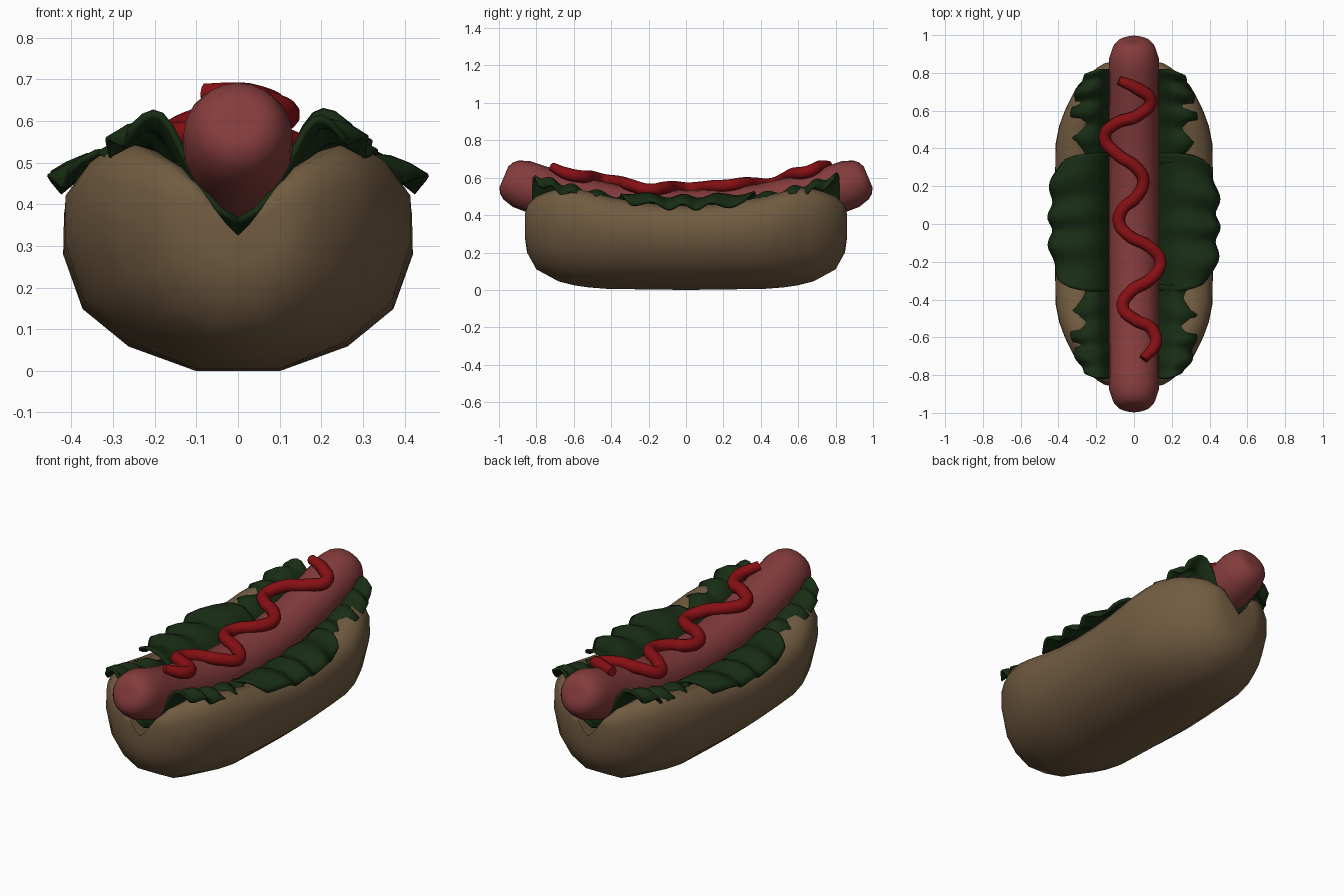
import bpy, bmesh, math
from mathutils import Vector

if "Cube" in bpy.data.objects:
    bpy.data.objects.remove(bpy.data.objects["Cube"])


def material(name, rgb):
    m = bpy.data.materials.new(name)
    m.diffuse_color = (*rgb, 1)
    m.use_nodes = True
    m.node_tree.nodes["Principled BSDF"].inputs["Base Color"].default_value = m.diffuse_color
    return m


def interp(table, y):
    # linear lookup in a list of (y, value)
    y = abs(y)
    for (a, va), (b, vb) in zip(table, table[1:]):
        if y <= b:
            return va + (vb - va) * (y - a) / (b - a)
    return table[-1][1]


def smooth(ob, angle=60):
    bpy.ops.object.select_all(action='DESELECT')
    ob.select_set(True)
    bpy.context.view_layer.objects.active = ob
    bpy.ops.object.shade_smooth_by_angle(angle=math.radians(angle))


def grid_object(name, rows, mat, closed=False, angle=60):
    # skin a list of point rows; closed rows become a capped tube
    bm = bmesh.new()
    vs = [[bm.verts.new(p) for p in row] for row in rows]
    n = len(rows[0])
    for a, b in zip(vs, vs[1:]):
        for i in range(n if closed else n - 1):
            j = (i + 1) % n
            bm.faces.new((a[i], a[j], b[j], b[i]))
    if closed:
        bm.faces.new(vs[0])
        bm.faces.new(vs[-1])
    bmesh.ops.recalc_face_normals(bm, faces=bm.faces)
    me = bpy.data.meshes.new(name)
    bm.to_mesh(me)
    bm.free()
    ob = bpy.data.objects.new(name, me)
    bpy.context.collection.objects.link(ob)
    me.materials.append(mat)
    smooth(ob, angle)
    return ob


bread = material("bread", (0.168, 0.107, 0.053))
meat = material("meat", (0.235, 0.045, 0.045))
leaf = material("leaf", (0.009, 0.026, 0.007))
sauce = material("sauce", (0.24, 0.005, 0.007))

# bun: V-notched section lofted along y
width = [(0, .424), (.42, .42), (.52, .4), (.64, .355), (.74, .295), (.82, .21), (.85, .16), (.86, .12)]
bottom = [(0, 0), (.45, .006), (.58, .02), (.68, .045), (.8, .11), (.85, .2), (.86, .27)]
top = [(0, .45), (.2, .46), (.4, .495), (.6, .545), (.7, .54), (.8, .5), (.85, .45), (.86, .41)]
notch = [(0, .2), (.4, .235), (.7, .3), (.86, .325)]
outer = [(.24, 0), (.62, .13), (.88, .33), (.99, .62), (.985, .84), (.89, .95), (.73, 1), (.58, .97)]
groove = [(.43, .68), (.22, .3)]
half = [0, .15, .3, .42, .52, .6, .68, .74, .8, .83, .85, .86]
rows = []
for y in [-v for v in half[:0:-1]] + half:
    w, zb, zt, zn = (interp(t, y) for t in (width, bottom, top, notch))
    right = [(w * u, zb + v * (zt - zb)) for u, v in outer]
    right += [(w * u, zn + v * (zt - zn)) for u, v in groove]
    ring = right + [(0, zn)] + [(-x, z) for x, z in reversed(right)]
    rows.append([(x, y, z) for x, z in ring])
grid_object("bun", rows, bread, closed=True)


# sausage: bent round bar with dimpled ends
def axis_z(y):
    return 0.40 + 0.215 * y * y


bar = [(0, .132), (.2, .132), (.4, .132), (.6, .132), (.79, .133), (.88, .131), (.935, .112),
       (.96, .09), (.974, .06), (.972, .025)]
rows = []
for y, r in [(-a, b) for a, b in bar[:0:-1]] + bar:
    up = Vector((0, -0.43 * y, 1)).normalized()
    c = Vector((0, y, axis_z(y)))
    rows.append([c + Vector((1, 0, 0)) * r * math.cos(k * math.tau / 20)
                 + up * r * math.sin(k * math.tau / 20) for k in range(20)])
grid_object("sausage", rows, meat, closed=True)

# lettuce: rippled leaves draped over each lip
short = [(0, .22), (.05, .245), (.1, .295), (.145, .375), (.18, .435), (.21, .465), (.24, .472),
         (.275, .462), (.325, .43)]
wide = [(0, .22), (.06, .25), (.11, .305), (.15, .39), (.19, .45), (.24, .485), (.30, .496),
        (.36, .49), (.405, .47), (.442, .445)]


def lettuce(name, side, y0, y1, profile, freq, phase, fan):
    n = 40
    mid = (y0 + y1) / 2
    rows = []
    for i in range(n + 1):
        t = i / n
        y = y0 + (y1 - y0) * t
        edge = abs(2 * t - 1)
        taper = interp([(0, 1), (.6, 1), (.83, .9)], y)
        row = []
        for k, (x, z) in enumerate(profile):
            f = k / (len(profile) - 1)
            wave = math.sin(y * freq + phase + 1.2 * f + math.sin(y * 9))
            px = x * (taper + f * f * (0.03 * wave - 0.11 * edge ** 4))
            # rim swells along y, then its corners round off
            py = mid + (y - mid) * (1 + fan * math.sin(math.pi * f) - 0.12 * f ** 4)
            pz = z + 0.21 * y * y + 0.017 * f * wave
            row.append((side * px, py, pz))
        rows.append(row)
    ob = grid_object(name, rows, leaf, angle=70)
    mod = ob.modifiers.new("thickness", 'SOLIDIFY')
    mod.thickness = 0.014
    mod.offset = 0


for side, label in ((1, "right"), (-1, "left")):
    lettuce("lettuce_front_" + label, side, -.82, -.32, short, 43, .4 + side * .5, 0)
    lettuce("lettuce_back_" + label, side, .32, .82, short, 43, 1.5 + side * .5, 0)
    lettuce("lettuce_middle_" + label, side, -.335, .355, wide, 30, 1.2 * side, .07)

# sauce squiggle along the top of the sausage
path = [(-.08, .76), (.02, .715), (.088, .65), (.02, .575), (-.10, .53), (-.155, .46), (-.09, .37), (.01, .30),
        (.05, .23), (.01, .14), (-.06, .08), (-.08, .01), (-.03, -.06), (.08, -.12), (.14, -.20),
        (.09, -.29), (-.02, -.36), (-.06, -.44), (.01, -.51), (.09, -.55), (.115, -.63), (.05, -.715)]
cu = bpy.data.curves.new("sauce", 'CURVE')
cu.dimensions = '3D'
cu.bevel_depth = 0.033
cu.bevel_resolution = 3
cu.resolution_u = 6
cu.use_fill_caps = True
sp = cu.splines.new('BEZIER')
sp.bezier_points.add(len(path) - 1)
for bp, (x, y) in zip(sp.bezier_points, path):
    bp.co = (x, y, axis_z(y) + 0.15 - 1.2 * x * x)
    bp.handle_left_type = bp.handle_right_type = 'AUTO'
sp.bezier_points[0].radius = sp.bezier_points[-1].radius = 0.75
ob = bpy.data.objects.new("sauce", cu)
bpy.context.collection.objects.link(ob)
cu.materials.append(sauce)
bpy.ops.object.select_all(action='DESELECT')
ob.select_set(True)
bpy.context.view_layer.objects.active = ob
bpy.ops.object.convert(target='MESH')
smooth(bpy.context.view_layer.objects.active)
